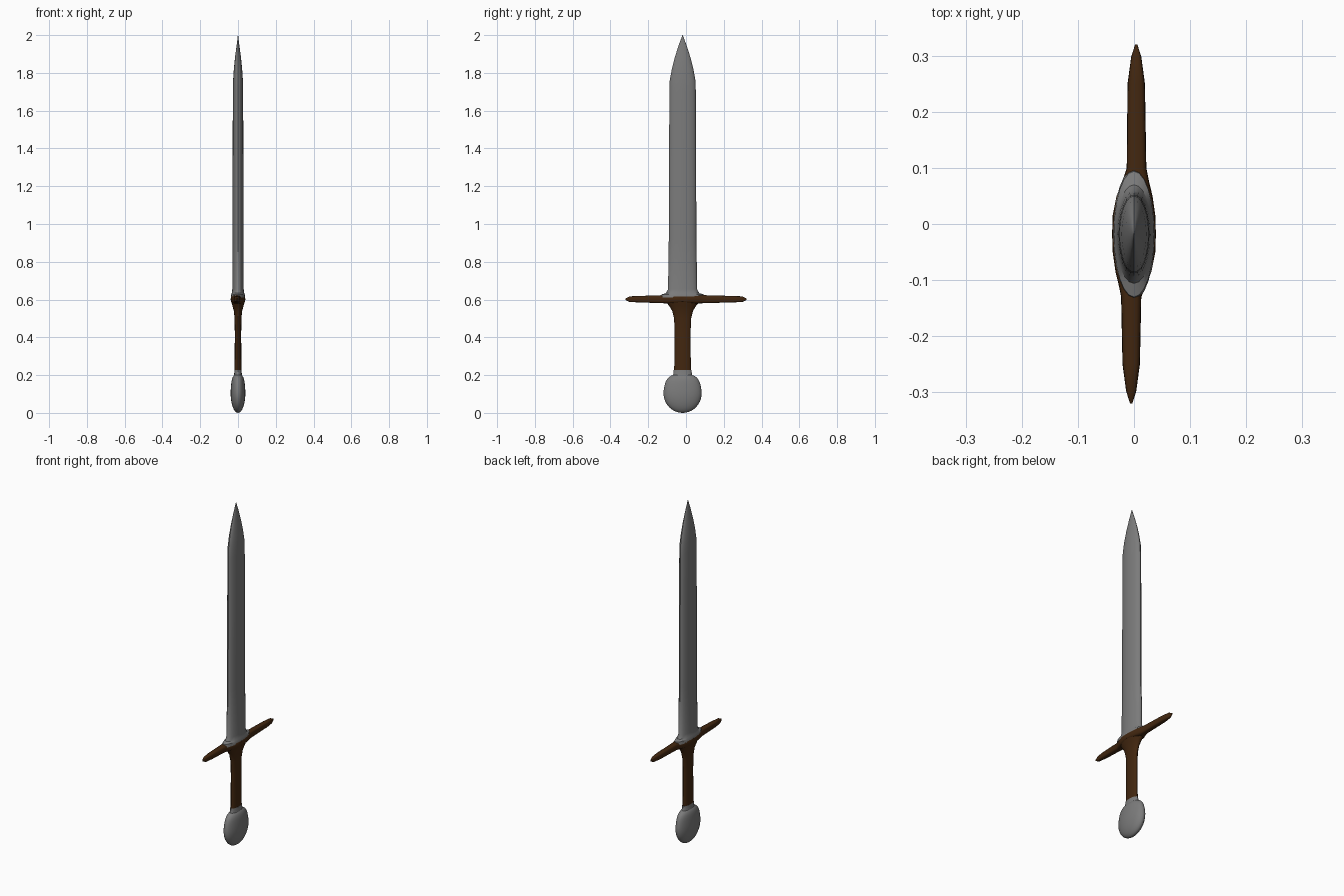
import bpy, bmesh, math

if "Cube" in bpy.data.objects:
    bpy.data.objects.remove(bpy.data.objects["Cube"])

CY = -0.018  # the sword's long axis sits slightly off centre in y


def material(name, rgb):
    mat = bpy.data.materials.new(name)
    mat.diffuse_color = (*rgb, 1)
    mat.use_nodes = True
    mat.node_tree.nodes["Principled BSDF"].inputs["Base Color"].default_value = mat.diffuse_color
    return mat


def shade(obj, mat, angle=35):
    bpy.ops.object.select_all(action='DESELECT')
    obj.select_set(True)
    bpy.context.view_layer.objects.active = obj
    bpy.ops.object.shade_smooth_by_angle(angle=math.radians(angle))
    obj.data.materials.append(mat)


def loft(name, stations, place, mat, sides=24, power=1.0):
    """Skin a row of superellipse rings; place(station, u, v) gives the point."""
    bm = bmesh.new()
    rings = []
    for st in stations:
        ring = []
        for i in range(sides):
            a = 2 * math.pi * i / sides
            u, v = math.cos(a), math.sin(a)
            u = math.copysign(abs(u) ** power, u)
            v = math.copysign(abs(v) ** power, v)
            ring.append(bm.verts.new(place(st, u, v)))
        rings.append(ring)
    for r0, r1 in zip(rings, rings[1:]):
        for i in range(sides):
            j = (i + 1) % sides
            bm.faces.new((r0[i], r0[j], r1[j], r1[i]))
    bm.faces.new(rings[0])
    bm.faces.new(rings[-1])
    bmesh.ops.recalc_face_normals(bm, faces=bm.faces)
    mesh = bpy.data.meshes.new(name)
    bm.to_mesh(mesh)
    bm.free()
    obj = bpy.data.objects.new(name, mesh)
    bpy.context.collection.objects.link(obj)
    shade(obj, mat)


def upright(st, u, v):      # station: z, half x, half y
    z, hx, hy = st
    return (hx * u, CY + hy * v, z)


def sideways(st, u, v):     # station: y, centre x, half x, half z
    y, cx, hx, hz = st
    return (cx + hx * u, y, 0.602 + hz * v)


brown = material("brown", (0.055, 0.020, 0.005))
steel = material("steel", (0.20, 0.20, 0.20))

# Blade with flared foot and tapering point
loft("blade", [
    (0.61, 0.037, 0.117), (0.627, 0.036, 0.112), (0.634, 0.033, 0.088),
    (0.655, 0.030, 0.077), (0.93, 0.029, 0.073), (1.70, 0.0275, 0.070),
    (1.76, 0.026, 0.068), (1.82, 0.022, 0.057), (1.88, 0.016, 0.042),
    (1.94, 0.008, 0.023), (2.0, 0.0006, 0.001)], upright, steel)

# Crossguard, swelling to an oval around the blade
loft("crossguard", [
    (-0.32, -0.005, 0.002, 0.004), (-0.298, -0.005, 0.009, 0.015),
    (-0.25, -0.005, 0.0155, 0.017), (-0.13, -0.005, 0.0180, 0.021),
    (-0.11, -0.003, 0.024, 0.022), (-0.085, -0.001, 0.032, 0.023),
    (-0.05, 0, 0.038, 0.023), (CY, 0, 0.039, 0.023),
    (0.015, 0, 0.038, 0.023), (0.05, 0.001, 0.032, 0.023),
    (0.075, 0.003, 0.024, 0.022), (0.10, 0.0045, 0.0175, 0.021),
    (0.25, 0.004, 0.0155, 0.017), (0.298, 0.004, 0.009, 0.015),
    (0.32, 0.004, 0.002, 0.004)], sideways, brown, 16, 0.6)

# Grip, flaring up into the guard
loft("grip", [
    (0.215, 0.018, 0.045), (0.30, 0.0175, 0.043), (0.42, 0.017, 0.042),
    (0.50, 0.018, 0.045), (0.54, 0.022, 0.055), (0.565, 0.029, 0.070),
    (0.59, 0.036, 0.09)], upright, brown)

# Collar between grip and pommel
loft("pommel_collar", [
    (0.226, 0.0185, 0.047), (0.20, 0.021, 0.050), (0.18, 0.026, 0.060),
    (0.165, 0.030, 0.069), (0.13, 0.028, 0.066)], upright, steel)

# Flattened round pommel with fuller upper shoulders
bpy.ops.mesh.primitive_uv_sphere_add(segments=32, ring_count=20, radius=1,
                                     location=(0, CY, 0.104))
pommel = bpy.context.object
pommel.name = "pommel"
for v in pommel.data.vertices:
    swell = 1 + 0.45 * max(v.co.z, 0) ** 3
    v.co = (v.co.x * 0.039 * swell, v.co.y * 0.101 * swell, v.co.z * 0.104)
shade(pommel, steel)
